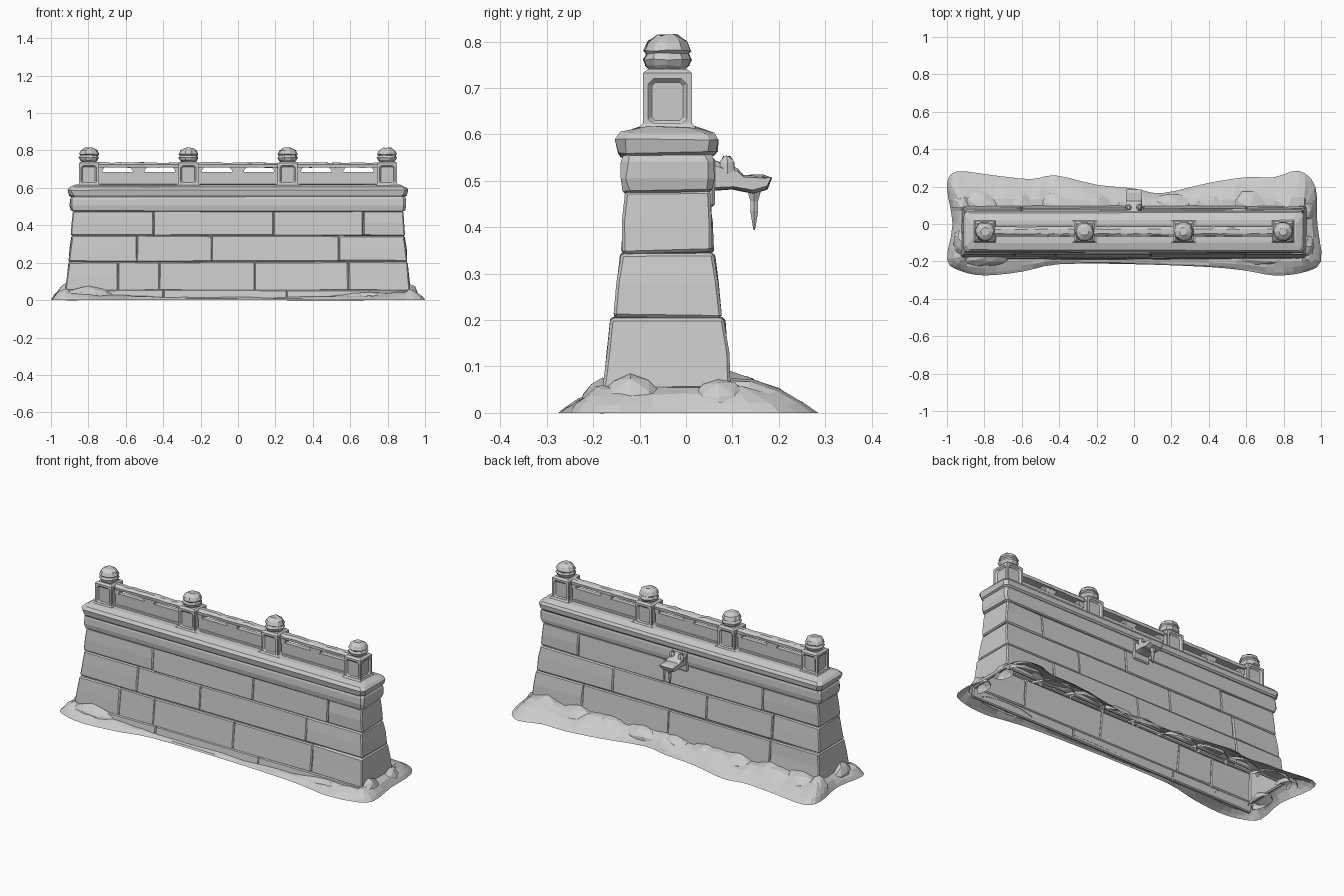
import bpy, bmesh, math, random
from mathutils import Vector

random.seed(4)
if "Cube" in bpy.data.objects:
    bpy.data.objects.remove(bpy.data.objects["Cube"], do_unlink=True)

stone = bpy.data.materials.new("pale_grey_stone")
stone.use_nodes = True
GREY = (0.6, 0.6, 0.6, 1)
stone.diffuse_color = GREY
stone.node_tree.nodes["Principled BSDF"].inputs["Base Color"].default_value = GREY
CY = -0.04     # the wall's centre line
THICK = 0.018  # thickness of the facing stones


def finish(name, bm, bevel=0.0, jitter=0.0, recalc=True):
    for v in bm.verts:
        v.co += Vector([random.uniform(-jitter, jitter) for _ in range(3)])
    if recalc:
        bmesh.ops.recalc_face_normals(bm, faces=bm.faces)
    mesh = bpy.data.meshes.new(name)
    bm.to_mesh(mesh)
    bm.free()
    mesh.materials.append(stone)
    ob = bpy.data.objects.new(name, mesh)
    bpy.context.collection.objects.link(ob)
    if bevel:
        mod = ob.modifiers.new("worn_edges", "BEVEL")
        mod.width, mod.segments = bevel, 1


def loft(rings, caps=True):
    """Skin a list of equal closed rings."""
    bm = bmesh.new()
    loops = [[bm.verts.new(p) for p in ring] for ring in rings]
    n = len(loops[0])
    for a, b in zip(loops, loops[1:]):
        for i in range(n):
            j = (i + 1) % n
            bm.faces.new((a[i], a[j], b[j], b[i]))
    if caps:
        bm.faces.new(loops[0][::-1])
        bm.faces.new(loops[-1])
    return bm


def rect(x0, x1, y0, y1, z):
    return [(x0, y0, z), (x1, y0, z), (x1, y1, z), (x0, y1, z)]


def box(x0, x1, y0, y1, z0, z1):
    return loft([rect(x0, x1, y0, y1, z0), rect(x0, x1, y0, y1, z1)])


def chamfered(x, d, z, c=0.02):
    pts = [(x - c, -d), (x, c - d), (x, d - c), (x - c, d),
           (c - x, d), (-x, d - c), (-x, c - d), (c - x, -d)]
    return [(px, CY + py, z) for px, py in pts]


def lathe(name, x, y, profile, sides=10, jitter=0.0):
    rings = [[(x + r * math.cos(math.tau * i / sides),
               y + r * math.sin(math.tau * i / sides), z) for i in range(sides)]
             for r, z in profile]
    finish(name, loft(rings), jitter=jitter)


def facing_block(name, a, b, side, levels):
    rings = []
    for z, d, _ in levels:
        ys = sorted((CY + side * d, CY + side * (d - THICK)))
        rings.append(rect(a, b, *ys, z))
    finish(name, loft(rings), 0.005, 0.002)


def end_block(name, side, front_joint, back_joint, levels):
    """U-shaped stone wrapping one end of the wall."""
    rings = []
    for z, d, h in levels:
        f, b, x, inner = CY - d, CY + d, side * h, side * (h - THICK)
        rings.append([(front_joint, f, z), (x, f, z), (x, b, z), (back_joint, b, z),
                      (back_joint, b - THICK, z), (inner, b - THICK, z),
                      (inner, f + THICK, z), (front_joint, f + THICK, z)])
    finish(name, loft(rings), 0.006, 0.003)


# Front plinth stones, then courses: two (z, half depth, half length) levels and joints
PLINTH = [(0.0, 0.15, 0), (0.055, 0.143, 0)]
for k, (a, b) in enumerate(((-0.92, -0.4), (-0.4, 0.26), (0.26, 0.92))):
    facing_block(f"plinth_block_{k}", a, b, -1, PLINTH)
COURSES = [
    ((0.05, 0.138, 0.922), (0.205, 0.122, 0.905), (-0.64, -0.42, 0.09, 0.59), (-0.6, 0.05, 0.6)),
    ((0.205, 0.115, 0.907), (0.345, 0.1, 0.89), (-0.54, -0.14, 0.54), (-0.6, -0.18, 0.42)),
    ((0.345, 0.099, 0.896), (0.478, 0.09, 0.882), (-0.45, 0.19, 0.67), (-0.53, 0.1, 0.65)),
]
for row, (low, high, front, back) in enumerate(COURSES):
    middle = tuple((p + q) / 2 + 0.001 for p, q in zip(low, high))
    levels = (low, middle, high)
    for side, label, joints in ((-1, "front", front), (1, "back", back)):
        for k, (a, b) in enumerate(zip(joints, joints[1:])):
            facing_block(f"{label}_block_{row}_{k}", a, b, side, (low, high))
    end_block(f"right_end_block_{row}", -1, front[0], back[0], levels)
    end_block(f"left_end_block_{row}", 1, front[-1], back[-1], levels)

# Moulded band and coping
finish("moulded_band", loft([chamfered(x, d, z, 0.012) for x, d, z in (
    (0.882, 0.089, 0.474), (0.892, 0.095, 0.48), (0.899, 0.099, 0.505),
    (0.897, 0.098, 0.54), (0.89, 0.093, 0.556))]), jitter=0.003)
finish("coping", loft([chamfered(x, d, z, 0.02) for x, d, z in (
    (0.892, 0.1, 0.553), (0.903, 0.107, 0.561), (0.91, 0.111, 0.59),
    (0.898, 0.1, 0.604), (0.865, 0.06, 0.617))]), jitter=0.003)

# Posts with recessed panels and worn ball finials
POSTS = (-0.797, -0.265, 0.265, 0.797)
for i, x in enumerate(POSTS):
    r = 0.053
    bm = box(x - r, x + r, CY - r, CY + r, 0.61, 0.732)
    bm.normal_update()
    sides = [f for f in bm.faces if abs(f.normal.z) < 0.5]
    bmesh.ops.inset_individual(bm, faces=sides, thickness=0.016)
    corners = list({v for f in sides for v in f.verts})
    bmesh.ops.bevel(bm, geom=corners, offset=0.012, segments=1, affect="VERTICES")
    panels = [f for f in bm.faces if len(f.verts) == 8]
    bmesh.ops.inset_individual(bm, faces=panels, thickness=0.009, depth=-0.009)
    finish(f"post_{i}", bm)
    finish(f"post_cap_{i}", loft([
        rect(x - q, x + q, CY - q, CY + q, z) for q, z in ((r, 0.732), (0.042, 0.741))]))
    flare = 0.085 if abs(x) < 0.5 else 0.062
    finish(f"post_foot_{i}", loft([
        rect(x - a, x + a, CY - b, CY + b, z)
        for a, b, z in ((flare, 0.064, 0.608), (0.054, 0.054, 0.624))]))
    lathe(f"finial_{i}", x, CY, ((0.036, 0.738), (0.048, 0.748), (0.054, 0.762), (0.047, 0.774),
                                 (0.053, 0.78), (0.044, 0.8), (0.022, 0.814)), jitter=0.002)

# Balustrade bays: panel, handrail, brackets
for i, (a, b) in enumerate(zip(POSTS, POSTS[1:])):
    a, b, mid = a + 0.05, b - 0.05, (a + b) / 2
    finish(f"panel_{i}", box(a, b, CY - 0.013, CY + 0.013, 0.605, 0.685))
    finish(f"panel_plinth_{i}", box(a, b, CY - 0.028, CY + 0.028, 0.605, 0.622), 0.004)
    rings = []
    for k in range(13):
        x = a + (b - a) * k / 12
        top = 0.734 + random.uniform(-0.002, 0.005)
        rings.append([(x, CY - 0.024, 0.709), (x, CY - 0.026, 0.725), (x, CY - 0.012, top),
                      (x, CY + 0.012, top), (x, CY + 0.026, 0.725), (x, CY + 0.024, 0.709)])
    finish(f"handrail_{i}", loft(rings), jitter=0.0015)
    for label, x, w in (("middle", mid, 0.05), ("right", a, 0.035), ("left", b, 0.035)):
        finish(f"{label}_bracket_{i}", loft([
            rect(x - w * s, x + w * s, CY - 0.014, CY + 0.014, z)
            for s, z in ((0.6, 0.68), (0.65, 0.695), (1.0, 0.713))]))

# Carved water spout with a hanging icicle on the back
finish("spout_plate", box(-0.052, 0.052, 0.03, 0.062, 0.443, 0.552), 0.006)
SNOUT = [(0.05, 0.478), (0.1, 0.48), (0.145, 0.472), (0.174, 0.482), (0.184, 0.507),
         (0.165, 0.512), (0.125, 0.512), (0.112, 0.528), (0.09, 0.535), (0.05, 0.545)]
finish("spout_head", loft([[(w, y, 0.5 + (z - 0.5) * s) for y, z in SNOUT]
                           for w, s in ((-0.042, 0.75), (-0.024, 1), (0.024, 1), (0.042, 0.75))]),
       jitter=0.003)
for label, s in (("right", -1), ("left", 1)):
    lathe(f"{label}_spout_ear", s * 0.028, 0.088,
          ((0.02, 0.515), (0.017, 0.54), (0.007, 0.553)), 6, 0.002)
lathe("icicle", 0, 0.147, ((0.016, 0.476), (0.009, 0.455), (0.01, 0.435), (0.002, 0.394)), 6)

# Drifted ground skirt, open underneath
OUTLINE = [(-0.95, 0.28), (-0.75, 0.26), (-0.55, 0.24), (-0.42, 0.26), (-0.2, 0.21), (0, 0.19),
           (0.15, 0.165), (0.4, 0.22), (0.6, 0.25), (0.75, 0.25), (0.88, 0.285), (0.97, 0.2),
           (0.98, 0), (1, -0.2), (0.9, -0.26), (0.75, -0.275), (0.6, -0.25), (0.4, -0.23),
           (0, -0.215), (-0.4, -0.215), (-0.6, -0.255), (-0.8, -0.275), (-0.93, -0.25),
           (-1, -0.19), (-0.97, 0), (-1, 0.2)]
pts = [Vector(p) for p in OUTLINE]
edge = []
for i in range(len(pts)):
    p0, p1, p2, p3 = (pts[(i + k) % len(pts)] for k in (-1, 0, 1, 2))
    for t in (0, 1 / 3, 2 / 3):
        edge.append(p1 + (p2 - p0) * t / 2 + (p0 * 2 - p1 * 5 + p2 * 4 - p3) * t * t / 2
                    + (p1 * 3 - p0 - p2 * 3 + p3) * t ** 3 / 2)
rings = []
for t in (0, 0.15, 0.4, 0.7, 1):
    ring = []
    for p in edge:
        inner = Vector((max(-0.91, min(0.91, p.x)), max(-0.17, min(0.085, p.y))))
        if p.y > 0.1:
            height = 0.068 + 0.01 * math.sin(p.x * 17)
        elif abs(p.x) > 0.93:
            height = 0.06
        else:
            height = 0.018 + 0.04 * abs(p.x) ** 3
        q = p.lerp(inner, t)
        lump = random.uniform(-0.005, 0.005) if 0 < t < 1 else 0
        ring.append((q.x, q.y, max(0, height * (1 - (1 - t) ** 2) + lump)))
    rings.append(ring)
finish("ground_skirt", loft(rings, caps=False), recalc=False)

# Half-buried mounds: a row along the back, others around the ends (x, y, length, width, height)
MOUNDS = [(-0.92, -0.1, 0.05, 0.09, 0.09), (-0.92, 0.09, 0.06, 0.09, 0.09),
          (0.92, -0.12, 0.05, 0.08, 0.085), (0.92, 0.07, 0.05, 0.07, 0.075),
          (-0.8, -0.18, 0.15, 0.05, 0.075), (0.7, -0.18, 0.2, 0.045, 0.045)]
for k in range(9):
    x = -0.82 + 0.205 * k
    reach = 0.07 + 0.05 * abs(x)
    MOUNDS.append((x, 0.09, 0.14, reach, 0.08 + 0.012 * abs(x)))
for i, (x, y, length, width, height) in enumerate(MOUNDS):
    bm = bmesh.new()
    bmesh.ops.create_icosphere(bm, subdivisions=2, radius=1)
    bmesh.ops.bisect_plane(bm, geom=bm.verts[:] + bm.edges[:] + bm.faces[:], plane_co=(0, 0, 0.3),
                           plane_no=(0, 0, 1), clear_inner=True)
    for v in bm.verts:
        s = random.uniform(0.93, 1.04)
        v.co = (x + v.co.x * length * s, y + v.co.y * width * s, v.co.z * height * s)
    if y > 0.08 or y < -0.15:  # trim what would sit inside the hollow wall
        side = 1 if y > 0 else -1
        bmesh.ops.bisect_plane(bm, geom=bm.verts[:] + bm.edges[:] + bm.faces[:],
                               plane_co=(0, CY + side * 0.125, 0), plane_no=(0, side, 0),
                               clear_inner=True)
    finish(f"mound_{i}", bm, recalc=False)
